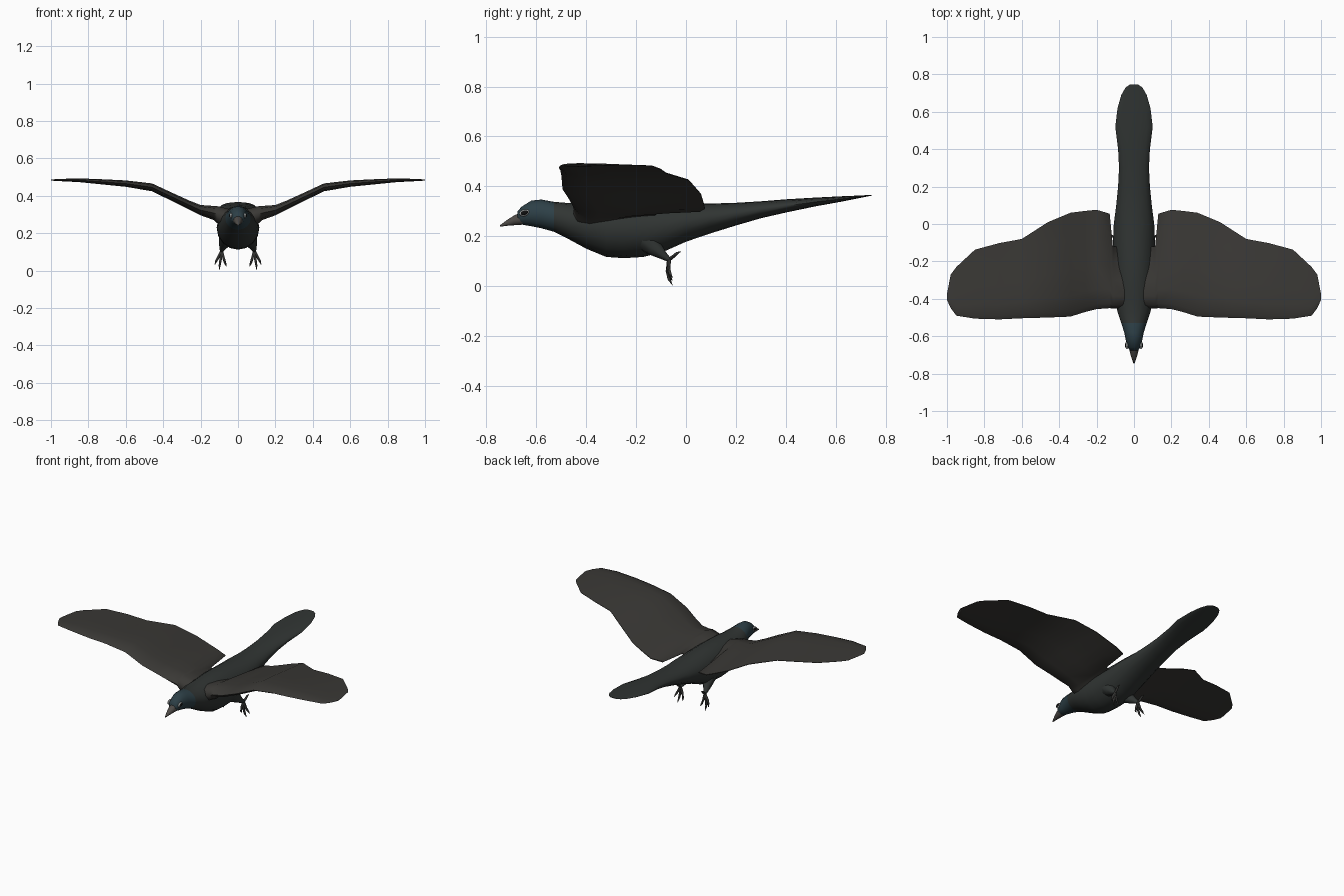
import bpy, bmesh, math
from mathutils import Vector

if "Cube" in bpy.data.objects:
    bpy.data.objects.remove(bpy.data.objects["Cube"])


def material(name, rgb):
    m = bpy.data.materials.new(name)
    m.diffuse_color = (*rgb, 1)
    m.use_nodes = True
    m.node_tree.nodes["Principled BSDF"].inputs["Base Color"].default_value = m.diffuse_color
    return m


PLUMAGE = material("plumage", (0.030, 0.035, 0.033))
BLUE = material("blue_head", (0.026, 0.050, 0.062))
WING = material("wing_feathers", (0.042, 0.040, 0.036))
HORN = material("horn", (0.075, 0.068, 0.062))
SKIN = material("leg_skin", (0.035, 0.035, 0.033))
RIM = material("eye_rim", (0.30, 0.32, 0.32))
BLACK = material("pupil", (0.005, 0.005, 0.005))


def finish(name, bm, mats, mirror=False, angle=60):
    bmesh.ops.recalc_face_normals(bm, faces=bm.faces)
    me = bpy.data.meshes.new(name)
    bm.to_mesh(me)
    bm.free()
    ob = bpy.data.objects.new(name, me)
    bpy.context.collection.objects.link(ob)
    for m in mats:
        me.materials.append(m)
    if mirror:
        ob.modifiers.new("mirror", 'MIRROR')
    bpy.ops.object.select_all(action='DESELECT')
    bpy.context.view_layer.objects.active = ob
    ob.select_set(True)
    bpy.ops.object.shade_smooth_by_angle(angle=math.radians(angle))
    return ob


def loft(bm, rings):
    rows = [[bm.verts.new(p) for p in r] for r in rings]
    n = len(rows[0])
    for a, b in zip(rows, rows[1:]):
        for i in range(n):
            j = (i + 1) % n
            bm.faces.new((a[i], a[j], b[j], b[i]))
    bm.faces.new(rows[0])
    bm.faces.new(rows[-1])


def body_ring(y, top, bottom, w, n=16):
    c, h = (top + bottom) / 2, (top - bottom) / 2
    return [(w * math.cos(t), y, c + h * math.sin(t))
            for t in (2 * math.pi * i / n for i in range(n))]


def tube(bm, pts, radii, n=6):
    pts = [Vector(p) for p in pts]
    rings = []
    for i, (p, r) in enumerate(zip(pts, radii)):
        d = pts[min(i + 1, len(pts) - 1)] - pts[max(i - 1, 0)]
        q = d.to_track_quat('Z', 'Y')
        rings.append([p + q @ Vector((r * math.cos(a), r * math.sin(a), 0))
                      for a in (2 * math.pi * k / n for k in range(n))])
    loft(bm, rings)


# Head, body and tail: y, top, bottom, half width
body = [(-0.675, .300, .255, .022), (-0.66, .318, .247, .034), (-0.62, .343, .240, .044),
        (-0.58, .347, .232, .052), (-0.53, .338, .218, .068), (-0.47, .333, .188, .088),
        (-0.40, .338, .150, .104), (-0.32, .343, .117, .112), (-0.25, .345, .112, .114),
        (-0.17, .343, .117, .114), (-0.09, .338, .138, .112), (0.0, .333, .178, .108),
        (0.10, .331, .212, .095), (0.20, .334, .243, .085), (0.30, .340, .272, .080),
        (0.40, .348, .295, .085), (0.52, .355, .320, .100), (0.62, .360, .338, .088),
        (0.69, .363, .352, .068), (0.73, .365, .360, .045), (0.745, .366, .363, .022)]
bm = bmesh.new()
loft(bm, [body_ring(*s) for s in body])
for f in bm.faces:
    f.material_index = int(f.calc_center_median().y < -0.5)
finish("body", bm, [PLUMAGE, BLUE])

# Beak
bm = bmesh.new()
loft(bm, [body_ring(y, t, b, w, 10) for y, t, b, w in
          [(-0.655, .300, .245, .029), (-0.69, .284, .243, .021),
           (-0.72, .264, .241, .012), (-0.745, .245, .238, .003)]])
finish("beak", bm, [HORN])

# Wings: x, leading y, trailing y, z, thickness
wing = [(0.05, -.45, -.12, .275, .11), (0.113, -.452, -.12, .300, .09),
        (0.13, -.450, .055, .308, .075), (0.20, -.455, .076, .323, .055),
        (0.26, -.470, .070, .350, .048), (0.34, -.495, .060, .388, .045),
        (0.46, -.500, .010, .445, .042), (0.60, -.504, -.080, .465, .034),
        (0.72, -.510, -.102, .474, .028), (0.85, -.506, -.137, .483, .020),
        (0.95, -.490, -.230, .484, .012), (0.98, -.450, -.270, .484, .009),
        (1.0, -.405, -.375, .484, .004)]
foil = [(0, 0), (.05, .35), (.2, .5), (.45, .42), (.75, .2), (1, .04),
        (1, -.04), (.75, -.15), (.45, -.35), (.2, -.5), (.05, -.35)]
bm = bmesh.new()
rings = []
for x, le, te, z, t in wing:
    sag = 0.03 * max(0, 1 - abs(x - 0.4) / 0.4)
    rings.append([(x, le + (te - le) * u, z + t * v - sag * max(0, u - .25))
                  for u, v in foil])
loft(bm, rings)
finish("wings", bm, [WING], mirror=True)

# Legs: feathered thigh and shank
bm = bmesh.new()
tube(bm, [(.055, -.17, .19), (.070, -.125, .152), (.083, -.09, .122), (.088, -.066, .104)],
     [.050, .034, .017, .009], 8)
finish("legs", bm, [PLUMAGE], mirror=True)

# Feet: three hanging front toes and one hind toe, each ending in a claw
ankle = (.088, -.068, .106)
toes = [((.076, -.072, .065), (.068, -.066, .038), (.062, -.054, .022)),
        ((.093, -.074, .060), (.098, -.068, .028), (.100, -.054, .003)),
        ((.106, -.070, .070), (.117, -.064, .050), (.124, -.054, .032)),
        ((.090, -.052, .118), (.092, -.036, .132), (.094, -.020, .139))]
bm = bmesh.new()
for toe in toes:
    tube(bm, [ankle, *toe], [.008, .0075, .006, .001])
finish("feet", bm, [SKIN], mirror=True)

# Eyes: pale rim with a dark pupil
for name, mat, x, ry, rz in [("eye_rims", RIM, .037, .021, .014),
                             ("pupils", BLACK, .040, .016, .010)]:
    bm = bmesh.new()
    bmesh.ops.create_uvsphere(bm, u_segments=12, v_segments=8, radius=1)
    for v in bm.verts:
        v.co = Vector((x + v.co.x * .008, -.648 + v.co.y * ry + 0, .294 + v.co.z * rz + v.co.y * .003))
    finish(name, bm, [mat], mirror=True)
